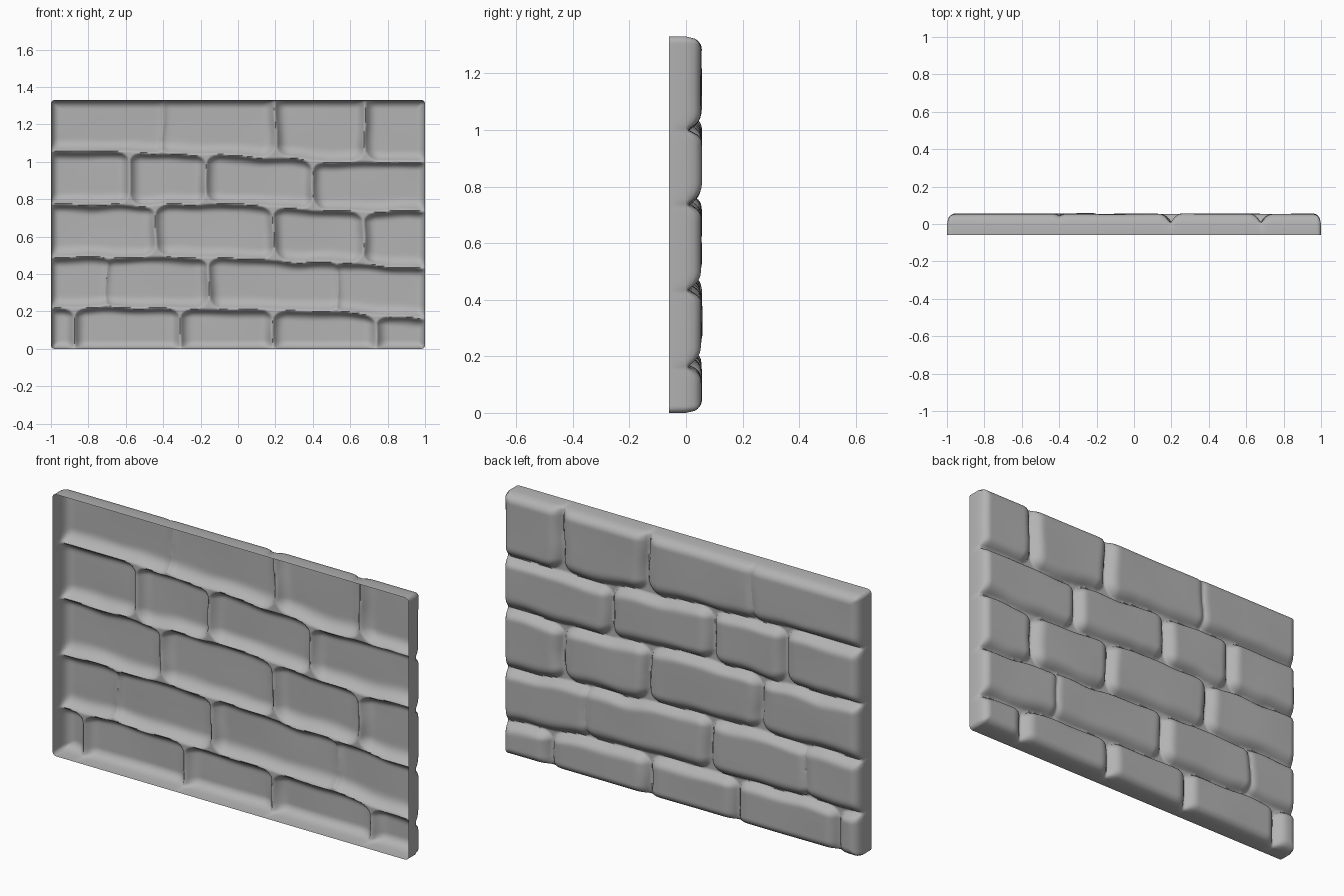
import bpy
import bmesh
from mathutils import Vector, noise

if "Cube" in bpy.data.objects:
    bpy.data.objects.remove(bpy.data.objects["Cube"], do_unlink=True)

WIDTH, HEIGHT = 2.0, 1.33
FRONT = -0.06            # plane of the open front rim
GROOVE, BULGE = 0.01, 0.044
FAR = 0.3                # outer stones run past the rim

# Course lines from top to bottom, each sampled evenly from left to right
COURSES = [
    [HEIGHT + FAR] * 2,
    [1.05, 1.05, 1.03, 1.0, 1.0],
    [0.77, 0.77, 0.77, 0.74, 0.74],
    [0.49, 0.49, 0.48, 0.46, 0.43],
    [0.22, 0.22, 0.21, 0.2, 0.16],
    [-FAR] * 2,
]
# Upright joints in each course
JOINTS = [
    [-0.4, 0.2, 0.68],
    [-0.58, -0.17, 0.4],
    [-0.44, 0.19, 0.67],
    [-0.7, -0.16, 0.53],
    [-0.88, -0.3, 0.19, 0.74],
]
SHALLOW = {-0.4, -0.7, 0.53}


def line_height(line, x):
    t = min(max((x + 1) / WIDTH, 0), 0.9999) * (len(line) - 1)
    i = int(t)
    f = t - i
    f = f * f * (3 - 2 * f)
    return line[i] * (1 - f) + line[i + 1] * f


def dome(d, radius):
    """Quarter-round rise from 0 to 1 over the given radius."""
    t = min(max(d / radius, 0), 1)
    return (1 - (1 - t) ** 2) ** 0.5


def soft_step(d, radius):
    t = min(max(d / radius, 0), 1)
    return 1 - (1 - t) ** 3


def corner_distance(a, b, radius):
    """Distance inside a corner whose two sides are a and b away."""
    if a < radius and b < radius:
        return radius - ((radius - a) ** 2 + (radius - b) ** 2) ** 0.5
    return min(a, b)


def relief(x, z):
    # Wobble the joints so that the stones look hand cut
    wx = x + 0.014 * noise.noise(Vector((x * 5, 3, z * 5)))
    wz = z + 0.016 * noise.noise(Vector((x * 5, 8, z * 5)))
    lines = [line_height(line, wx) for line in COURSES]
    row = next(i for i in range(len(JOINTS)) if wz >= lines[i + 1] or i == len(JOINTS) - 1)
    top, bottom = lines[row] - wz, wz - lines[row + 1]
    edges = [-1 - FAR] + JOINTS[row] + [1 + FAR]
    col = next(i for i in range(len(edges) - 1) if wx < edges[i + 1])
    sides = [abs(wx - edges[i]) + (0.03 if edges[i] in SHALLOW else 0) for i in (col, col + 1)]
    d = corner_distance(min(sides), min(top * 1.4, bottom), 0.07)
    # Each stone stands out a little differently
    lift = BULGE + 0.004 * noise.noise(Vector((row * 2.3, col * 3.7, 0.5)))
    lift += 0.005 * noise.noise(Vector((x * 3, 5, z * 3)))
    return GROOVE + lift * soft_step(d - 0.004, 0.075)


def make_wall():
    bm = bmesh.new()
    bmesh.ops.create_grid(bm, x_segments=270, y_segments=180, size=1)
    for v in bm.verts:
        x, z = v.co.x, (v.co.y + 1) * HEIGHT / 2
        rim = corner_distance(1 - abs(x), min(z, HEIGHT - z), 0.02)
        v.co = (x, relief(x, z) * dome(rim, 0.045), z)

    # Straight edge walls leading to the open front
    border = [e for e in bm.edges if e.is_boundary]
    result = bmesh.ops.extrude_edge_only(bm, edges=border)
    for v in result["geom"]:
        if isinstance(v, bmesh.types.BMVert):
            v.co.y = FRONT

    # Round the four outer corners
    r = 0.02
    for v in bm.verts:
        cx = (1 - r) * (1 if v.co.x > 0 else -1)
        cz = HEIGHT - r if v.co.z > HEIGHT / 2 else r
        dx, dz = v.co.x - cx, v.co.z - cz
        if dx * cx > 0 and dz * (cz - HEIGHT / 2) > 0:
            scale = max(abs(dx), abs(dz)) / (dx * dx + dz * dz) ** 0.5
            v.co.x, v.co.z = cx + dx * scale, cz + dz * scale

    bmesh.ops.recalc_face_normals(bm, faces=bm.faces[:])
    if sum(f.normal.y * f.calc_area() for f in bm.faces) < 0:
        bmesh.ops.reverse_faces(bm, faces=bm.faces[:])
    mesh = bpy.data.meshes.new("stone_wall_panel")
    bm.to_mesh(mesh)
    bm.free()
    wall = bpy.data.objects.new("stone_wall_panel", mesh)
    bpy.context.collection.objects.link(wall)
    return wall


# Plain grey stone
stone = bpy.data.materials.new("stone_grey")
stone.use_nodes = True
colour = (0.45, 0.45, 0.45, 1)
stone.diffuse_color = colour
stone.node_tree.nodes["Principled BSDF"].inputs["Base Color"].default_value = colour

wall = make_wall()
wall.data.materials.append(stone)
bpy.ops.object.select_all(action="DESELECT")
wall.select_set(True)
bpy.context.view_layer.objects.active = wall
bpy.ops.object.shade_smooth_by_angle(angle=1.2)
